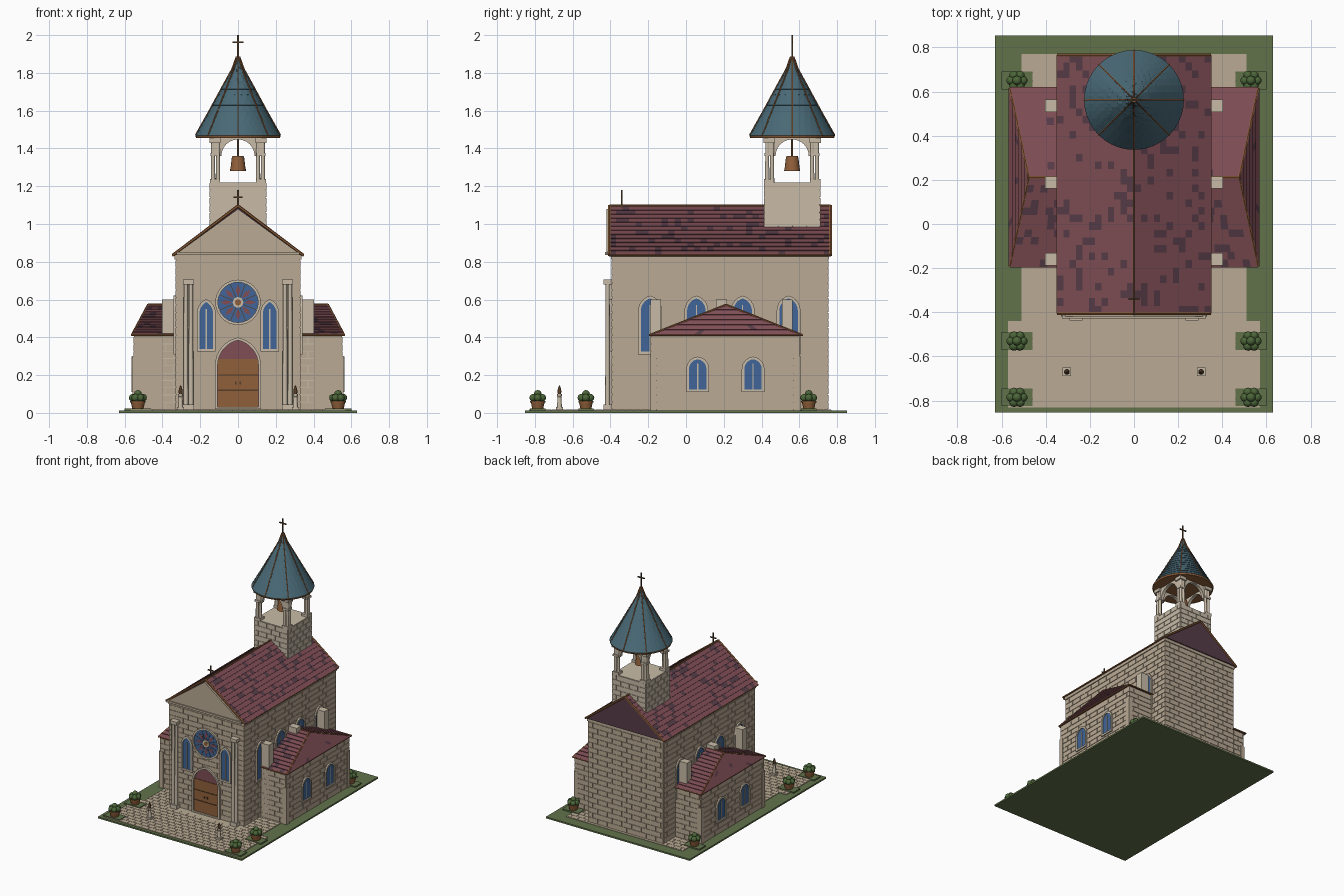
import bpy, bmesh, math, random
from mathutils import Vector, Matrix

random.seed(4)
if "Cube" in bpy.data.objects:
    bpy.data.objects.remove(bpy.data.objects["Cube"])

def material(name, *rgb):
    m = bpy.data.materials.new(name)
    m.use_nodes = True
    m.diffuse_color = (*rgb, 1)
    m.node_tree.nodes["Principled BSDF"].inputs["Base Color"].default_value = (*rgb, 1)
    return m

STONE = material("sandstone", .49, .40, .295)
TRIM = material("pale stone", .58, .50, .39)
RED = material("roof red", .21, .075, .09)
DARK = material("dark tile", .095, .045, .065)
TEAL = material("spire teal", .065, .14, .18)
WOOD = material("warm wood", .28, .115, .042)
BROWN = material("dark brown", .09, .045, .02)
GLASS = material("blue glass", .05, .13, .31)
GRASS = material("grass", .12, .17, .07)
LEAF = material("foliage", .07, .13, .04)

def finish(name, bm, *mats, smooth=False, recalc=True):
    if recalc:
        bmesh.ops.recalc_face_normals(bm, faces=bm.faces)
    me = bpy.data.meshes.new(name)
    bm.to_mesh(me)
    bm.free()
    ob = bpy.data.objects.new(name, me)
    bpy.context.collection.objects.link(ob)
    for m in mats:
        me.materials.append(m)
    if smooth:
        bpy.ops.object.select_all(action='DESELECT')
        ob.select_set(True)
        bpy.context.view_layer.objects.active = ob
        bpy.ops.object.shade_smooth_by_angle(angle=math.radians(40))
    return ob

def wall(x, y, nx, ny):
    """Map (along, height, outward) on an upright wall to space."""
    return lambda u, z, d: Vector((x - ny * u + nx * d, y + nx * u + ny * d, z))

def prism(bm, pts, place, d0, d1):
    a = [bm.verts.new(place(u, z, d0)) for u, z in pts]
    b = [bm.verts.new(place(u, z, d1)) for u, z in pts]
    bm.faces.new(a[::-1])
    bm.faces.new(b)
    for i in range(len(pts)):
        j = (i + 1) % len(pts)
        bm.faces.new((a[i], a[j], b[j], b[i]))

def rect(u0, u1, z0, z1):
    return [(u0, z0), (u1, z0), (u1, z1), (u0, z1)]

def flat(u, v, d):
    return Vector((u, v, d))

def box(bm, x0, x1, y0, y1, z0, z1):
    prism(bm, rect(x0, x1, y0, y1), flat, z0, z1)

def block(bm, x, y, w, z0, z1):
    box(bm, x - w, x + w, y - w, y + w, z0, z1)

def frame(bm, outer, inner, place, d):
    n = len(outer)
    loops = [[bm.verts.new(place(u, z, h)) for u, z in pts]
             for pts, h in ((outer, 0), (outer, d), (inner, d), (inner, 0))]
    for k in range(4):
        a, b = loops[k], loops[(k + 1) % 4]
        for i in range(n):
            j = (i + 1) % n
            bm.faces.new((a[i], a[j], b[j], b[i]))

def arch(w, z0, spring, c, n=8):
    """Arch outline; c is how pointed it is."""
    r, top = w + c, math.acos(c / (w + c))
    side = [(r * math.cos(top * i / n) - c, spring + r * math.sin(top * i / n)) for i in range(n)]
    tip = [(0, spring + r * math.sin(top))]
    return [(-w, z0), (w, z0)] + side + tip + [(-u, z) for u, z in side[::-1]]

def bricks(bm, place, u0, u1, z0, z1, length, height, gap=.004, out=.004):
    rows = round((z1 - z0) / height)
    h = (z1 - z0) / rows
    for r in range(rows):
        u = u0 - (length / 2 if r % 2 else 0)
        while u < u1 - gap:
            a, b = max(u, u0), min(u + length - gap, u1)
            if b - a > gap:
                prism(bm, rect(a, b, z0 + r * h, z0 + (r + 1) * h - gap), place, -.002, out)
            u += length

def lathe(bm, profile, x, y, n=16):
    rings = [[bm.verts.new((x + r * math.cos(math.tau * i / n), y + r * math.sin(math.tau * i / n), z))
              for i in range(n)] for r, z in profile]
    for a, b in zip(rings, rings[1:]):
        for i in range(n):
            j = (i + 1) % n
            bm.faces.new((a[i], a[j], b[j], b[i]))
    bm.faces.new(rings[0][::-1])
    bm.faces.new(rings[-1])

def rod(bm, p, q, r=.006):
    p, q = Vector(p), Vector(q)
    m = Matrix.Translation((p + q) / 2) @ (q - p).to_track_quat('Z', 'Y').to_matrix().to_4x4()
    bmesh.ops.create_cone(bm, cap_ends=True, segments=6, radius1=r, radius2=r, depth=(q - p).length, matrix=m)

def hull(bm, pts):
    bmesh.ops.convex_hull(bm, input=[bm.verts.new(p) for p in pts])

def tiles(bm, surf, rows, width, size, dark, lift=.006):
    """Overlapping tiles on surf(u, v, lift), some of them dark."""
    for r in range(rows):
        v0, v1 = r / rows, (r + 1) / rows
        n = max(1, round(width(v0) / size))
        for i in range(n):
            a, b = i / n, (i + 1) / n
            p = [bm.verts.new(surf(*t)) for t in
                 ((a, v0, 0), (b, v0, 0), (b, v0, lift), (a, v0, lift), (b, v1, .001), (a, v1, .001))]
            up = surf((a + b) / 2, v0, 1) - surf((a + b) / 2, v0, 0)
            k = int(random.random() < dark)
            top = bm.faces.new((p[3], p[2], p[4], p[5]))
            riser = bm.faces.new((p[0], p[1], p[2], p[3]))
            top.normal_update()
            if top.normal.dot(up) < 0:
                top.normal_flip()
                riser.normal_flip()
            top.material_index = riser.material_index = k

def slope(bm, a, b, c, d, rows, dark):
    a, b, c, d = map(Vector, (a, b, c, d))
    n = (b - a).cross((c + d) / 2 - a).normalized()
    n = n if n.z > 0 else -n
    surf = lambda u, v, h: a.lerp(b, u).lerp(d.lerp(c, u), v) + n * h
    tiles(bm, surf, rows, lambda v: (b - a).length * (1 - v) + (c - d).length * v, .034, dark)

# Ground and paving
bm = bmesh.new()
box(bm, -.63, .63, -.853, .853, 0, .012)
for s in (-1, 1):
    for y in (-.785, -.53, .65):
        box(bm, s * .53 - .07, s * .53 + .07, y - .04, y + .04, .01, .022)
finish("lawn", bm, GRASS)
bm = bmesh.new()
box(bm, -.57, .57, -.83, -.44, .01, .015)
box(bm, -.51, .51, -.44, .77, .01, .015)
pave = lambda u, v, d: Vector((u, v, .015 + d))
bricks(bm, pave, -.57, .57, -.83, -.44, .06, .04, .003, .002)
for s in (-1, 1):
    bricks(bm, pave, min(s * .33, s * .51), max(s * .33, s * .51), -.44, .77, .06, .04, .003, .002)
finish("paving", bm, STONE)

# Masonry bodies with raised block courses
bm = bmesh.new()
box(bm, -.328, .328, -.39, .75, .01, .84)
for ny, y in ((-1, -.39), (1, .75)):
    bricks(bm, wall(0, y, 0, ny), -.328, .328, .02, .81, .085, .04)
for s in (-1, 1):
    bricks(bm, wall(s * .328, .18, s, 0), -.57, .57, .02, .81, .085, .04)
hull(bm, [(x, y, z) for y in (-.42, -.40) for x, z in ((-.33, .84), (.33, .84), (0, 1.08))])
finish("nave_walls", bm, STONE)
bm = bmesh.new()
for s in (-1, 1):
    box(bm, min(s * .32, s * .55), max(s * .32, s * .55), -.185, .6, .01, .412)
    bricks(bm, wall(s * .55, .2075, s, 0), -.3925, .3925, .02, .405, .085, .04)
    for ny, y in ((-1, -.185), (1, .6)):
        bricks(bm, wall(s * .44, y, 0, ny), -.11, .11, .02, .405, .085, .04)
        block(bm, s * .54, y - ny * .012, .018, .01, .3)
finish("side_wing_walls", bm, STONE)
TY, TW = .562, .146
bm = bmesh.new()
box(bm, -TW, TW, TY - TW, TY + TW, .85, 1.22)
for nx, ny in ((1, 0), (-1, 0), (0, 1), (0, -1)):
    bricks(bm, wall(nx * TW, TY + ny * TW, nx, ny), -TW, TW, .985, 1.22, .075, .039)
finish("tower_base", bm, TRIM)

# Buttresses and cornices
bm = bmesh.new()
for s in (-1, 1):
    for y in (-.16, .188, .535):
        box(bm, min(s * .32, s * .402), max(s * .32, s * .402), y - .028, y + .028, .01, .6)
finish("buttresses", bm, TRIM)
bm = bmesh.new()
box(bm, -.335, .335, -.397, .757, .812, .836)
box(bm, -.325, .325, -.428, -.39, .836, .852)
finish("cornice", bm, STONE)

# Nave roof
EZ, RZ, EX, Y0, Y1 = .835, 1.092, .345, -.405, .765
bm = bmesh.new()
hull(bm, [(x, y, z) for y in (Y0, Y1) for x, z in ((-EX, EZ), (EX, EZ), (0, RZ))])
finish("nave_roof_core", bm, DARK)
bm = bmesh.new()
for s in (-1, 1):
    slope(bm, (s * EX, Y0, EZ), (s * EX, Y1, EZ), (0, Y1, RZ), (0, Y0, RZ), 12, .17)
# Wing roofs, hipped at the outer end
edges = bmesh.new()
core = bmesh.new()
for s in (-1, 1):
    f, g = (s * .328, -.192, .412), (s * .562, -.192, .412)
    h, k = (s * .562, .615, .412), (s * .328, .615, .412)
    top, inn = (s * .476, .212, .572), (s * .328, .212, .572)
    hull(core, [f, g, h, k, top, inn])
    slope(bm, f, g, top, inn, 12, .2)
    slope(bm, k, h, top, inn, 12, .04)
    slope(bm, g, h, top, top, 6, .04)
    for p, q in ((f, g), (g, h), (h, k), (g, top), (h, top), (top, inn)):
        rod(edges, p, q)
    for y in (Y0, Y1):
        rod(edges, (s * EX, y, EZ), (0, y, RZ + .004), .008)
    rod(edges, (s * EX, Y0, EZ), (s * EX, Y1, EZ))
rod(edges, (0, Y0, RZ + .004), (0, Y1, RZ + .004))
finish("roof_tiles", bm, RED, DARK, recalc=False)
finish("wing_roof_cores", core, RED)
finish("roof_edging", edges, WOOD)

# Arched windows
frames, glass = bmesh.new(), bmesh.new()
def window(place, w, z0, spring, c):
    frame(frames, arch(w, z0, spring, c), arch(w - .014, z0 + .014, spring, c), place, .014)
    prism(glass, arch(w - .012, z0 + .012, spring, c), place, 0, .007)
    prism(frames, rect(-.003, .003, z0, spring + w * .5), place, 0, .01)
for s in (-1, 1):
    window(wall(s * .168, -.39, 0, -1), .05, .325, .525, .035)
    for y in (-.19, .055, .3, .543):
        window(wall(s * .328, y, s, 0), .063, .31, .54, .02)
    for y in (.062, .355):
        window(wall(s * .55, y, s, 0), .06, .11, .232, .006)

# Rose window
front = wall(0, -.39, 0, -1)
ring = lambda r: [(r * math.cos(math.tau * i / 32), .585 + r * math.sin(math.tau * i / 32)) for i in range(32)]
frame(frames, ring(.12), ring(.106), front, .016)
prism(frames, ring(.028), front, 0, .012)
prism(glass, ring(.107), front, 0, .007)
petals, bars, hub = bmesh.new(), bmesh.new(), bmesh.new()
for i in range(8):
    t = math.tau * i / 8
    polar = lambda r, d, t=t: (r * math.cos(t + d), .585 + r * math.sin(t + d))
    prism(petals, [polar(.03, 0), polar(.065, -.2), polar(.095, 0), polar(.065, .2)], front, 0, .009)
    prism(bars, [polar(.028, .33), polar(.107, .38), polar(.107, .41), polar(.028, .46)], front, 0, .009)
prism(hub, ring(.016), front, 0, .015)
finish("rose_petals", petals, RED)
finish("rose_bars", bars, BROWN)
finish("rose_hub", hub, WOOD)

# Portal
frame(frames, arch(.122, .02, .25, .03), arch(.108, .03, .25, .03), front, .018)
finish("window_frames", frames, TRIM)
finish("window_glass", glass, GLASS)
tymp, door, straps = bmesh.new(), bmesh.new(), bmesh.new()
prism(tymp, arch(.11, .03, .25, .03), front, 0, .006)
finish("door_tympanum", tymp, RED)
for s in (-1, 1):
    prism(door, rect(min(0, s * .108) + .001, max(0, s * .108) - .001, .03, .285), front, 0, .01)
    prism(straps, rect(s * .012 - .004, s * .012 + .004, .15, .165), front, 0, .016)
for z in (.12, .2):
    prism(straps, rect(-.106, .106, z - .003, z + .003), front, 0, .013)
finish("door_leaves", door, WOOD)
finish("door_straps", straps, BROWN)

# Front paired columns and belfry columns
bm = bmesh.new()
for s in (-1, 1):
    for x in (.249, .276):
        lathe(bm, [(.013, .03), (.011, .68)], s * x, -.415, 12)
    for z0, z1 in ((.012, .045), (.68, .705)):
        box(bm, s * .2625 - .029, s * .2625 + .029, -.436, -.385, z0, z1)
    for t in (-1, 1):
        for dx, dy in ((.132, .132), (.132, .106), (.106, .132)):
            lathe(bm, [(.012, 1.22), (.01, 1.44)], s * dx, TY + t * dy, 10)
        for w, z0, z1 in ((.027, 1.215, 1.238), (.024, 1.36, 1.375), (.03, 1.43, 1.455)):
            block(bm, s * .122, TY + t * .122, w, z0, z1)
arc = [(-.088 * math.cos(math.pi * i / 12), 1.36 + .088 * math.sin(math.pi * i / 12)) for i in range(13)]
for nx, ny in ((1, 0), (-1, 0), (0, 1), (0, -1)):
    prism(bm, [(-.14, 1.46), (-.14, 1.36)] + arc + [(.14, 1.36), (.14, 1.46)],
          wall(nx * .11, TY + ny * .11, nx, ny), 0, .025)
finish("columns_and_arches", bm, TRIM, smooth=True)

# Spire
PROFILE = [(.222, 1.468), (.148, 1.6), (.072, 1.74), (.028, 1.82), (.005, 1.885)]
bm = bmesh.new()
lathe(bm, PROFILE, 0, TY, 40)
finish("spire_core", bm, TEAL, smooth=True)
def radius(v):
    i = min(int(v * 4), 3)
    return [p + (q - p) * (v * 4 - i) for p, q in zip(PROFILE[i], PROFILE[i + 1])]
def spire(u, v, h):
    r, z = radius(v)
    t = math.tau * u
    return Vector(((r + h) * math.cos(t), TY + (r + h) * math.sin(t), z + h * .4))
bm = bmesh.new()
tiles(bm, spire, 20, lambda v: math.tau * radius(v)[0], .035, 0, .004)
finish("spire_tiles", bm, TEAL, recalc=False)
bm = bmesh.new()
for i in range(8):
    for k in range(4):
        rod(bm, spire(i / 8, k / 4, .003), spire(i / 8, (k + 1) / 4, .003), .004)
lathe(bm, [(.222, 1.456), (.226, 1.468)], 0, TY, 40)
finish("spire_ribs_and_soffit", bm, WOOD)

# Bell
bm = bmesh.new()
lathe(bm, [(.043, 1.28), (.039, 1.3), (.034, 1.345), (.03, 1.36)], 0, TY, 20)
finish("bell", bm, WOOD, smooth=True)

# Crosses and bell hanger
bm = bmesh.new()
block(bm, 0, TY, .005, 1.355, 1.46)
for y, z0, z1, arm in ((TY, 1.87, 2, .03), (-.34, 1.08, 1.18, .024)):
    block(bm, 0, y, .004, z0, z1)
    box(bm, -arm, arm, y - .004, y + .004, z1 - .042, z1 - .034)
finish("crosses", bm, BROWN)

# Potted shrubs and lamp posts
pots, leaves, posts, lamps = (bmesh.new() for _ in range(4))
for s in (-1, 1):
    for y in (-.785, -.53, .65):
        lathe(pots, [(.028, .015), (.037, .055), (.041, .056), (.041, .064)], s * .53, y, 14)
        for i in range(7):
            t, r = math.tau * i / 6, .027 if i < 6 else 0
            m = Matrix.Translation((s * .53 + r * math.cos(t), y + r * math.sin(t), .08 if r else .1))
            bmesh.ops.create_icosphere(leaves, subdivisions=2, radius=.021, matrix=m)
    block(posts, s * .304, -.67, .019, .012, .03)
    lathe(posts, [(.014, .03), (.01, .085), (.014, .09), (.014, .1)], s * .304, -.67, 10)
    lathe(lamps, [(.009, .1), (.011, .115), (.008, .13), (.002, .145)], s * .304, -.67, 10)
finish("pots", pots, WOOD, smooth=True)
finish("shrubs", leaves, LEAF, smooth=True)
finish("lamp_posts", posts, TRIM, smooth=True)
finish("lamp_tops", lamps, BROWN, smooth=True)
